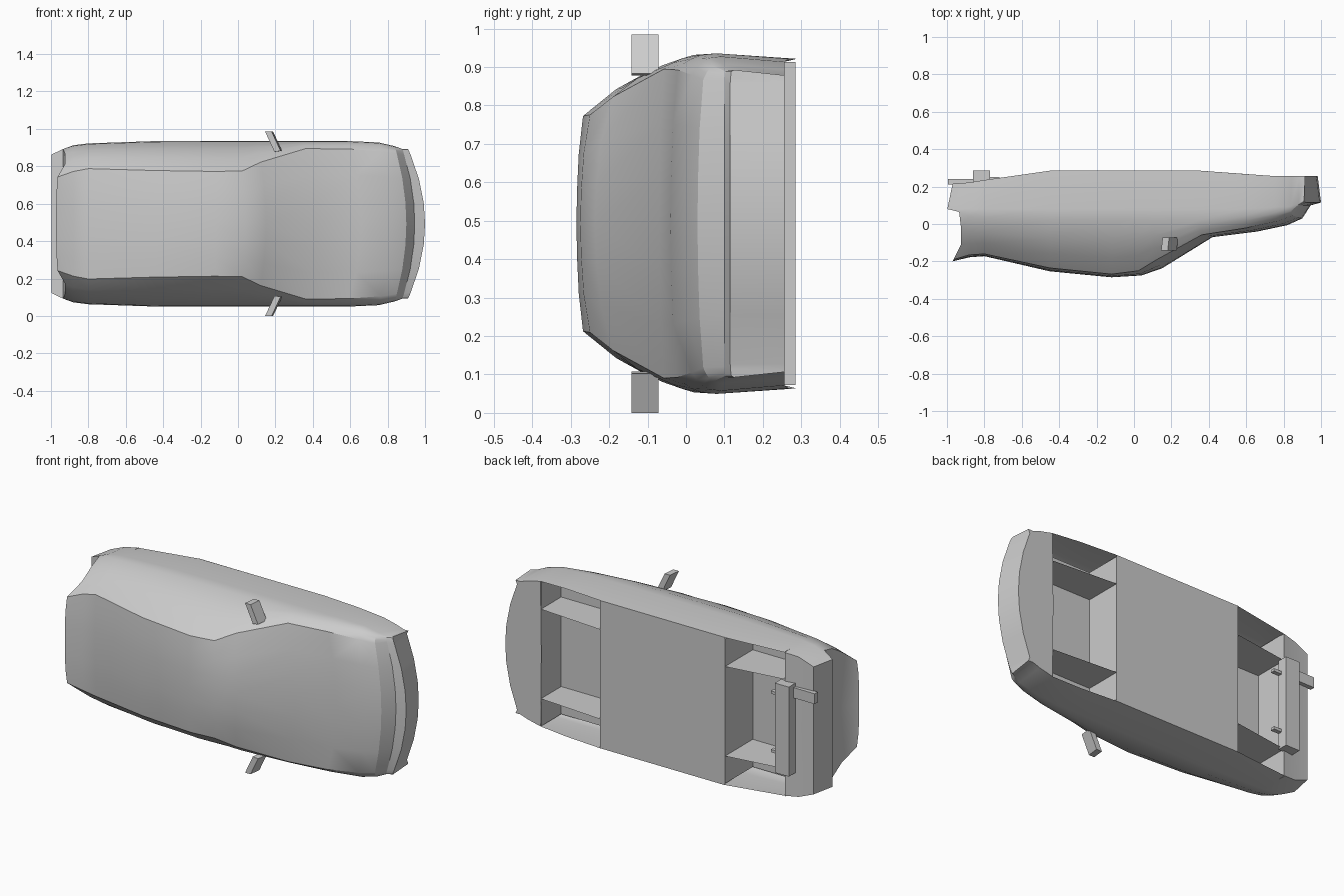
import bpy, bmesh, math

if "Cube" in bpy.data.objects:
    bpy.data.objects.remove(bpy.data.objects["Cube"])

ZC = 0.4925   # the car lies on its side: roof towards -y, width along z


def finish(name, bm, angle=None):
    bmesh.ops.remove_doubles(bm, verts=bm.verts, dist=0.0005)
    bmesh.ops.recalc_face_normals(bm, faces=bm.faces)
    me = bpy.data.meshes.new(name)
    bm.to_mesh(me)
    bm.free()
    ob = bpy.data.objects.new(name, me)
    bpy.context.collection.objects.link(ob)
    if angle:
        bpy.context.view_layer.objects.active = ob
        ob.select_set(True)
        bpy.ops.object.shade_smooth_by_angle(angle=math.radians(angle))
        ob.select_set(False)
    return ob


def polys(name, faces):
    """Faces given as lists of (x, y, half-width offset)."""
    bm = bmesh.new()
    for f in faces:
        bm.faces.new([bm.verts.new((x, y, ZC + w)) for x, y, w in f])
    return finish(name, bm)


def box(name, x, y, w):
    bm = bmesh.new()
    v = [[bm.verts.new((a, b, ZC + c)) for a in x for b in y] for c in w]
    for i, j in ((0, 1), (1, 3), (3, 2), (2, 0)):
        bm.faces.new((v[0][i], v[0][j], v[1][j], v[1][i]))
    for s in v:
        bm.faces.new((s[0], s[1], s[3], s[2]))
    return finish(name, bm)


# Body stations: x, top y, crease w, crease y, widest w, belt y, waist y, bottom y, plan bow
stations = [
    (-.88, -.178, .28, -.165, .42, .04, .08, .222, 0),
    (-.80, -.172, .295, -.16, .43, .03, .08, .235, 0),
    (-.45, -.253, .285, -.235, .442, .02, .08, .285, 0),
    (-.12, -.285, .28, -.268, .443, .02, .08, .285, 0),
    (.00, -.275, .283, -.25, .443, .02, .08, .285, .04),
    (.10, -.237, .33, -.19, .443, .02, .08, .285, .05),
    (.35, -.07, .402, -.058, .443, .02, .08, .285, .07),
    (.58, -.04, .40, -.022, .443, .04, .08, .268, .08),
    (.75, -.006, .387, .015, .435, .06, .09, .256, .07),
    (.83, .03, .375, .045, .415, .07, .095, .256, .07),
    (.865, .10, .372, .10, .40, .103, .108, .256, .08),
    (.89, .115, .365, .115, .40, .118, .125, .256, .11),
]


def half_ring(s):
    x, y0, w2, y2, W, y5, y6, yb, bow = s
    W5 = W - .004
    pts = [(0, y0), (.3 * w2, y0 + .08 * (y2 - y0)), (.65 * w2, y0 + .35 * (y2 - y0)), (w2, y2)]
    pts += [(w2 + f * (W5 - w2), y2 + t * (y5 - y2)) for t, f in ((.3, .44), (.61, .75), (1, 1))]
    pts += [(W, y6), (W - .014, yb)]
    return [(x + bow * (1 - (w / .44) ** 2), y, w) for w, y in pts]


# Tail ring: spoiler lip, recessed tailgate, protruding bumper
tail = [(-.972, -.20, 0), (-.972, -.20, .08), (-.97, -.198, .17), (-.965, -.19, .25),
        (-.925, -.11, .32), (-.925, -.02, .375), (-.935, .065, .40),
        (-.998, .08, .37), (-.97, .215, .37)]
rings = [tail] + [half_ring(s) for s in stations]

bm = bmesh.new()
for side in (1, -1):
    def P(p):
        return bm.verts.new((p[0], p[1], ZC + side * p[2]))

    def face(*pts):
        bm.faces.new([P(p) for p in pts])

    # Lofted skin
    for a, b in zip(rings, rings[1:]):
        for j in range(len(a) - 1):
            face(a[j], b[j], b[j + 1], a[j + 1])
    # Front bumper face and its underside
    end = rings[-1]
    low = [(p[0] - .018, .256, p[2]) for p in end[:4]]
    for j in range(3):
        face(end[j], end[j + 1], low[j + 1], low[j])
    face(*end[3:], low[3])
    face((.75, .256, 0), *low, *[r[8] for r in rings[:8:-1]][:4])
    # Tailgate and rear bumper face
    for j in range(8):
        a, b = tail[j], tail[j + 1]
        face((a[0], a[1], 0), a, b, (b[0], b[1], 0))
    # Rear underside strip
    for a, b in ((rings[0], rings[1]), (rings[1], rings[2])):
        face((a[8][0], a[8][1], 0), a[8], b[8], (b[8][0], b[8][1], 0))
bmesh.ops.dissolve_degenerate(bm, dist=0.0005, edges=bm.edges)
finish("car_body", bm, 28)


# Floor pan and open wheel bays
def rect_y(x0, x1, y, w):
    return [(x0, y, -w), (x1, y, -w), (x1, y, w), (x0, y, w)]


def wall_x(x, y0, y1, w):
    return [(x, y0, -w), (x, y1, -w), (x, y1, w), (x, y0, w)]


polys("floor_pan", [rect_y(-.45, .354, .285, .429)])
for name, x0, x1, top, b0, b1 in (("front_bay", .354, .753, .07, .285, .256),
                                  ("rear_bay", -.80, -.45, .03, .235, .285)):
    f = [rect_y(x0, x1, top, .42), wall_x(x0, top, b0, .42), wall_x(x1, top, b1, .42)]
    for w in (-.26, .26):
        f.append([(x0, top, w), (x1, top, w), (x1, b1, w), (x0, b0, w)])
    polys(name, f)

# Wing mirrors
outline = [(.145, .4925), (.18, .4925), (.228, .39), (.195, .385)]
for side, label in ((1, "left"), (-1, "right")):
    top = [(x, -.142, side * w) for x, w in outline]
    bot = [(x + .008, -.072, side * w) for x, w in outline]
    sides = [[top[i], top[(i + 1) % 4], bot[(i + 1) % 4], bot[i]] for i in range(4)]
    polys(label + "_mirror", [top, bot] + sides)

# Exhaust: silencer across the back, tail pipe and hangers
box("silencer", (-.86, -.77), (.225, .285), (-.27, .25))
box("tail_pipe", (-.995, -.85), (.212, .24), (.17, .23))
for w in (-.17, .17):
    box("exhaust_hanger", (-.79, -.72), (.225, .25), (w - .008, w + .008))
